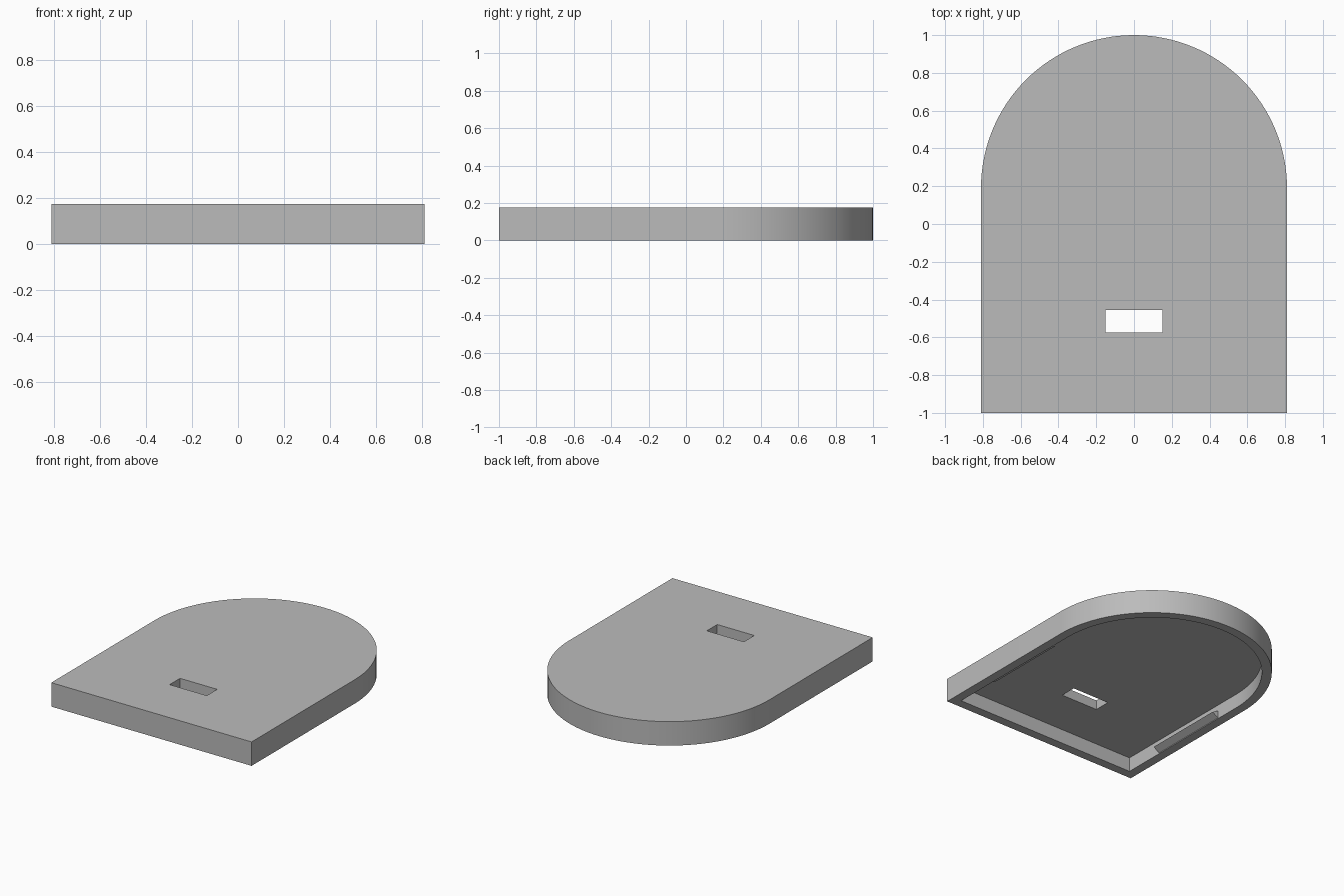
import bpy, bmesh, math

if "Cube" in bpy.data.objects:
    bpy.data.objects.remove(bpy.data.objects["Cube"], do_unlink=True)

HALF, HEIGHT, WALL, DEPTH = 0.81, 0.175, 0.067, 0.105
ARC_Y = 1 - HALF

grey = bpy.data.materials.new("plain grey")
grey.use_nodes = True
colour = (0.5, 0.5, 0.5, 1)
grey.diffuse_color = colour
grey.node_tree.nodes["Principled BSDF"].inputs["Base Color"].default_value = colour


def prism(name, base, offset):
    """Extrude a closed outline by an offset vector."""
    bm = bmesh.new()
    face = bm.faces.new([bm.verts.new(p) for p in base])
    new = bmesh.ops.extrude_face_region(bm, geom=[face])["geom"]
    verts = [v for v in new if isinstance(v, bmesh.types.BMVert)]
    bmesh.ops.translate(bm, verts=verts, vec=offset)
    bmesh.ops.recalc_face_normals(bm, faces=bm.faces)
    mesh = bpy.data.meshes.new(name)
    bm.to_mesh(mesh)
    bm.free()
    mesh.materials.append(grey)
    obj = bpy.data.objects.new(name, mesh)
    bpy.context.collection.objects.link(obj)
    return obj


def arch(inset, z, steps=64):
    """Square front end with a half-round back end."""
    r = HALF - inset
    pts = [(-r, -1 + inset, z), (r, -1 + inset, z)]
    for i in range(steps + 1):
        a = math.pi * i / steps
        pts.append((r * math.cos(a), ARC_Y + r * math.sin(a), z))
    return pts


def cut(target, cutter):
    bpy.context.view_layer.objects.active = target
    mod = target.modifiers.new("cut", "BOOLEAN")
    mod.operation = "DIFFERENCE"
    mod.solver = "EXACT"
    mod.object = cutter
    bpy.ops.object.modifier_apply(modifier=mod.name)
    bpy.data.objects.remove(cutter, do_unlink=True)


# Lid shell, hollow from below
lid = prism("lid_shell", arch(0, 0), (0, 0, HEIGHT))
cut(lid, prism("recess_cutter", arch(WALL, -0.1), (0, 0, 0.1 + DEPTH)))

# Rectangular slot through the top plate
slot = [(-0.15, -0.575, 0), (0.15, -0.575, 0), (0.15, -0.455, 0), (-0.15, -0.455, 0)]
cut(lid, prism("slot_cutter", slot, (0, 0, 0.3)))

bpy.ops.object.select_all(action="DESELECT")
lid.select_set(True)
bpy.context.view_layer.objects.active = lid
bpy.ops.object.shade_smooth_by_angle(angle=math.radians(30))

# Triangular snap ridges on the inner side walls
for side, name in ((1, "left_snap_ridge"), (-1, "right_snap_ridge")):
    x = HALF - WALL
    section = [(side * (x + 0.005), -0.62, 0.003),
               (side * (x - 0.05), -0.62, 0.033),
               (side * (x + 0.005), -0.62, 0.063)]
    prism(name, section, (0, 0.62, 0))
